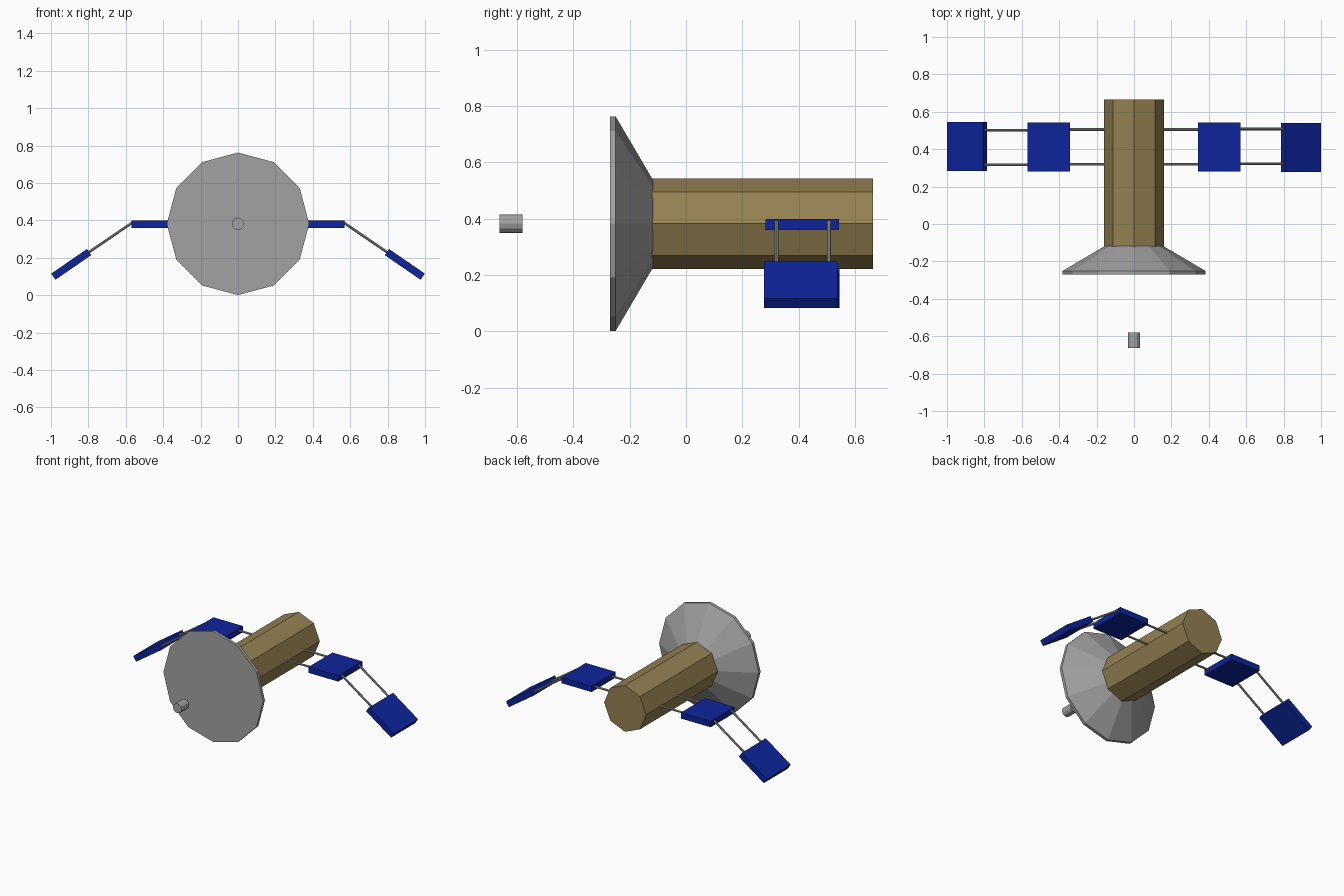
import bpy
import math
from mathutils import Vector, Matrix

if "Cube" in bpy.data.objects:
    bpy.data.objects.remove(bpy.data.objects["Cube"])


def make_material(name, rgb):
    mat = bpy.data.materials.new(name)
    mat.use_nodes = True
    mat.diffuse_color = (*rgb, 1)
    mat.node_tree.nodes["Principled BSDF"].inputs["Base Color"].default_value = (*rgb, 1)
    return mat


gold = make_material("dull gold", (0.30, 0.22, 0.085))
grey = make_material("metal grey", (0.36, 0.36, 0.36))
blue = make_material("panel blue", (0.004, 0.018, 0.33))

AXIS_Z = 0.382          # height of the main axis
THICK = 0.04            # solar panel thickness
WIDTH = 0.262           # solar panel size along the body


def finish(name, mat):
    obj = bpy.context.object
    obj.name = name
    obj.data.materials.append(mat)
    return obj


def frustum(name, sides, r_front, r_back, y0, y1, mat):
    """Faceted tube or cone along the main axis."""
    bpy.ops.mesh.primitive_cone_add(
        vertices=sides, radius1=r_front, radius2=r_back, depth=y1 - y0,
        location=(0, (y0 + y1) / 2, AXIS_Z), rotation=(-math.pi / 2, 0, 0))
    return finish(name, mat)


def rod(name, start, end):
    a, b = Vector(start), Vector(end)
    bpy.ops.mesh.primitive_cylinder_add(
        vertices=8, radius=0.007, depth=(b - a).length, location=(a + b) / 2)
    obj = finish(name, grey)
    obj.rotation_euler = (b - a).to_track_quat("Z", "Y").to_euler()


def panel(name, centre, length, tilt):
    bpy.ops.mesh.primitive_cube_add(size=1, location=centre, rotation=(0, tilt, 0))
    obj = finish(name, blue)
    obj.data.transform(Matrix.Diagonal((length, WIDTH, THICK, 1)))


# Main body, dish and feed
frustum("body", 8, 0.16, 0.16, -0.12, 0.665, gold)
frustum("dish_rim", 12, 0.381, 0.381, -0.27, -0.25, grey)
frustum("dish_back", 12, 0.381, 0.155, -0.25, -0.117, grey)
frustum("dish_feed", 12, 0.033, 0.033, -0.662, -0.58, grey)

# Two-part wing on each side
for side, s, shift in (("left", 1, -0.003), ("right", -1, 0.003)):
    panel(side + "_inner_panel", (s * 0.455, 0.413, 0.379), 0.228, 0)
    panel(side + "_outer_panel", (s * 0.892, 0.411 + shift, 0.165), 0.232,
          s * math.radians(34.5))
    for where, y in (("front", 0.319), ("rear", 0.505)):
        rod(f"{side}_{where}_inner_rod", (s * 0.1, y, 0.382), (s * 0.4, y, 0.382))
        y -= shift
        rod(f"{side}_{where}_outer_rod", (s * 0.56, y, 0.392), (s * 0.83, y, 0.208))
